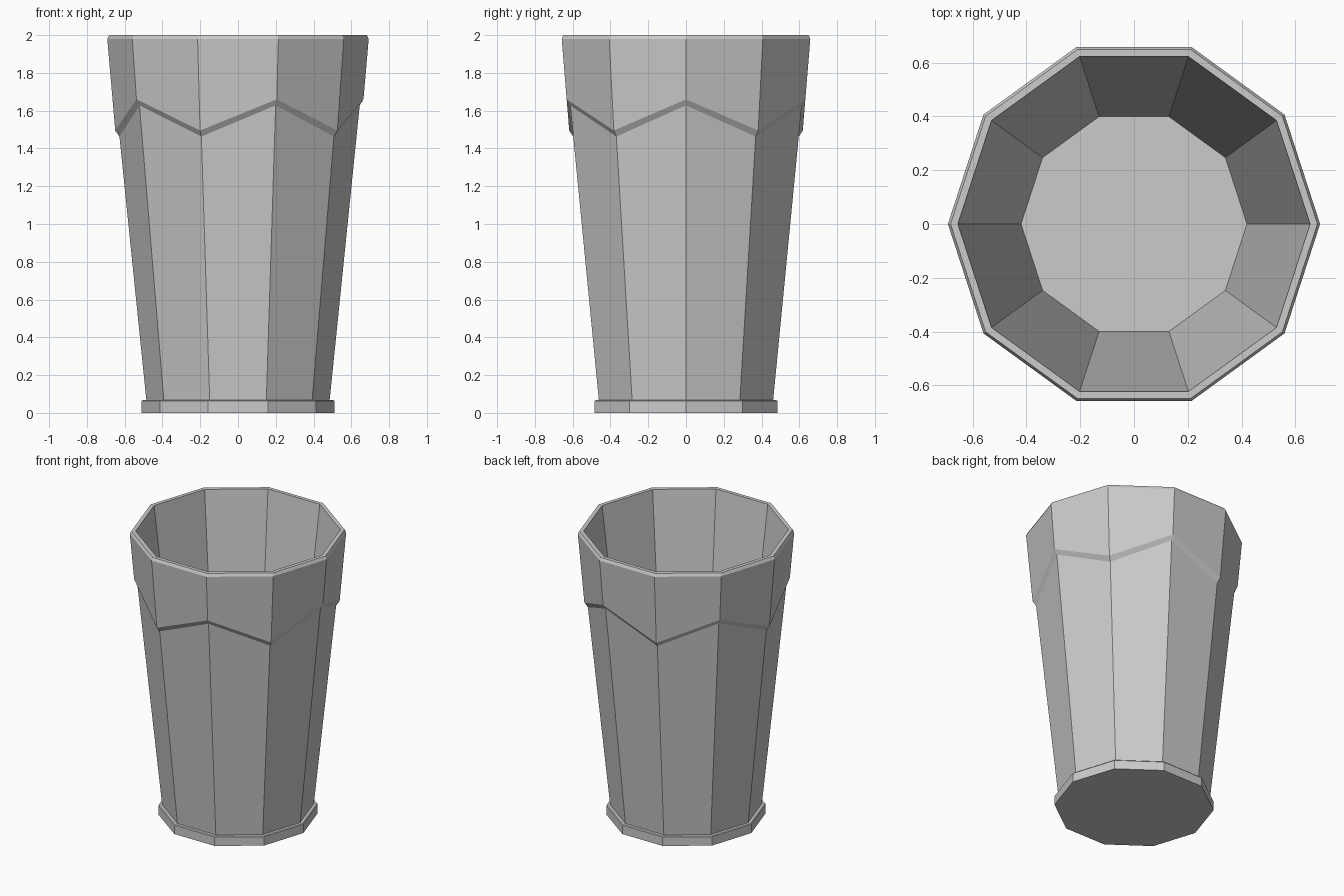
import bpy, bmesh, math

if "Cube" in bpy.data.objects:
    bpy.data.objects.remove(bpy.data.objects["Cube"])

SIDES = 10


def body_r(z):
    return 0.485 + 0.102 * (z - 0.065)


def lip_r(z):
    return 0.692 - 0.0865 * (1.98 - z)


def profile(k):
    # Outer wall, scalloped band, rim and inner wall; the band edge alternates per corner
    high = 1.66 if k % 2 == 0 else 1.495
    low = high - 0.032
    return [(0.51, 0), (0.51, 0.062), (0.505, 0.067), (body_r(0.067), 0.067),
            (body_r(low), low), (lip_r(high), high),
            (0.692, 1.98), (0.682, 2.0), (0.655, 2.0), (0.42, 0.08)]


# Ten-sided tumbler lofted from corner profiles
bm = bmesh.new()
columns = []
for k in range(SIDES):
    a = 2 * math.pi * k / SIDES
    columns.append([bm.verts.new((r * math.cos(a), r * math.sin(a), z)) for r, z in profile(k)])

for k in range(SIDES):
    a, b = columns[k], columns[(k + 1) % SIDES]
    for i in range(len(a) - 1):
        bm.faces.new((a[i], b[i], b[i + 1], a[i + 1]))

# Underside and inner floor
bm.faces.new([c[0] for c in reversed(columns)])
bm.faces.new([c[-1] for c in columns])
bmesh.ops.recalc_face_normals(bm, faces=bm.faces)

mesh = bpy.data.meshes.new("tumbler")
bm.to_mesh(mesh)
bm.free()
bpy.context.collection.objects.link(bpy.data.objects.new("tumbler", mesh))
